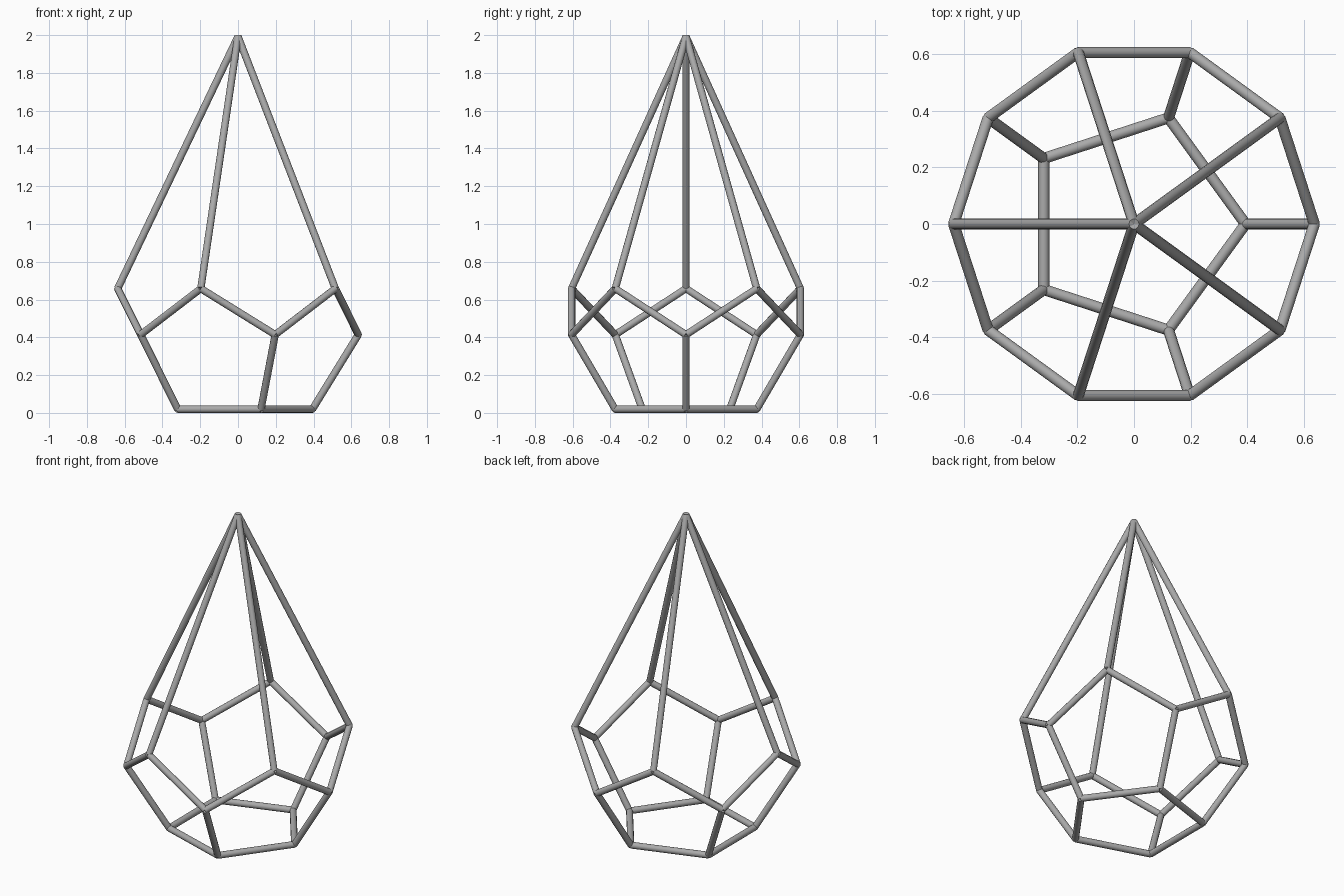
import bpy
from math import pi, sin, cos
from mathutils import Vector

if "Cube" in bpy.data.objects:
    bpy.data.objects.remove(bpy.data.objects["Cube"], do_unlink=True)

TUBE = 0.0195      # bar radius
SIDES = 12         # bar facets
BASE_R, RING_R = 0.394, 0.637
BASE_Z, LOW_Z, HIGH_Z, TOP_Z = 0.0195, 0.414, 0.658, 1.992

metal = bpy.data.materials.new("grey metal")
metal.use_nodes = True
grey = (0.40, 0.40, 0.40, 1.0)
metal.diffuse_color = grey
metal.node_tree.nodes["Principled BSDF"].inputs["Base Color"].default_value = grey


def corner(radius, z, step):
    """Point on a ring, counted in tenths of a turn from +x."""
    a = step * pi / 5
    return Vector((radius * cos(a), radius * sin(a), z))


def bar(name, a, b):
    """Straight flat-ended round bar between two corners."""
    d = b - a
    bpy.ops.mesh.primitive_cylinder_add(
        vertices=SIDES, radius=TUBE, depth=d.length, location=(a + b) / 2,
        rotation=d.to_track_quat('Z', 'Y').to_euler())
    ob = bpy.context.object
    ob.name = name
    ob.data.materials.append(metal)
    bpy.ops.object.shade_smooth_by_angle(angle=pi / 4)


apex = Vector((0, 0, TOP_Z))
for i in range(5):
    k = 2 * i
    base = corner(BASE_R, BASE_Z, k)
    low = corner(RING_R, LOW_Z, k)
    high = corner(RING_R, HIGH_Z, k + 1)
    # Pentagon floor and the struts rising from it
    bar(f"base_bar_{i + 1}", base, corner(BASE_R, BASE_Z, k + 2))
    bar(f"lower_strut_{i + 1}", base, low)
    # Zigzag belt
    bar(f"belt_rise_{i + 1}", low, high)
    bar(f"belt_fall_{i + 1}", high, corner(RING_R, LOW_Z, k + 2))
    # Long bars meeting at the tip
    bar(f"upper_strut_{i + 1}", high, apex)
